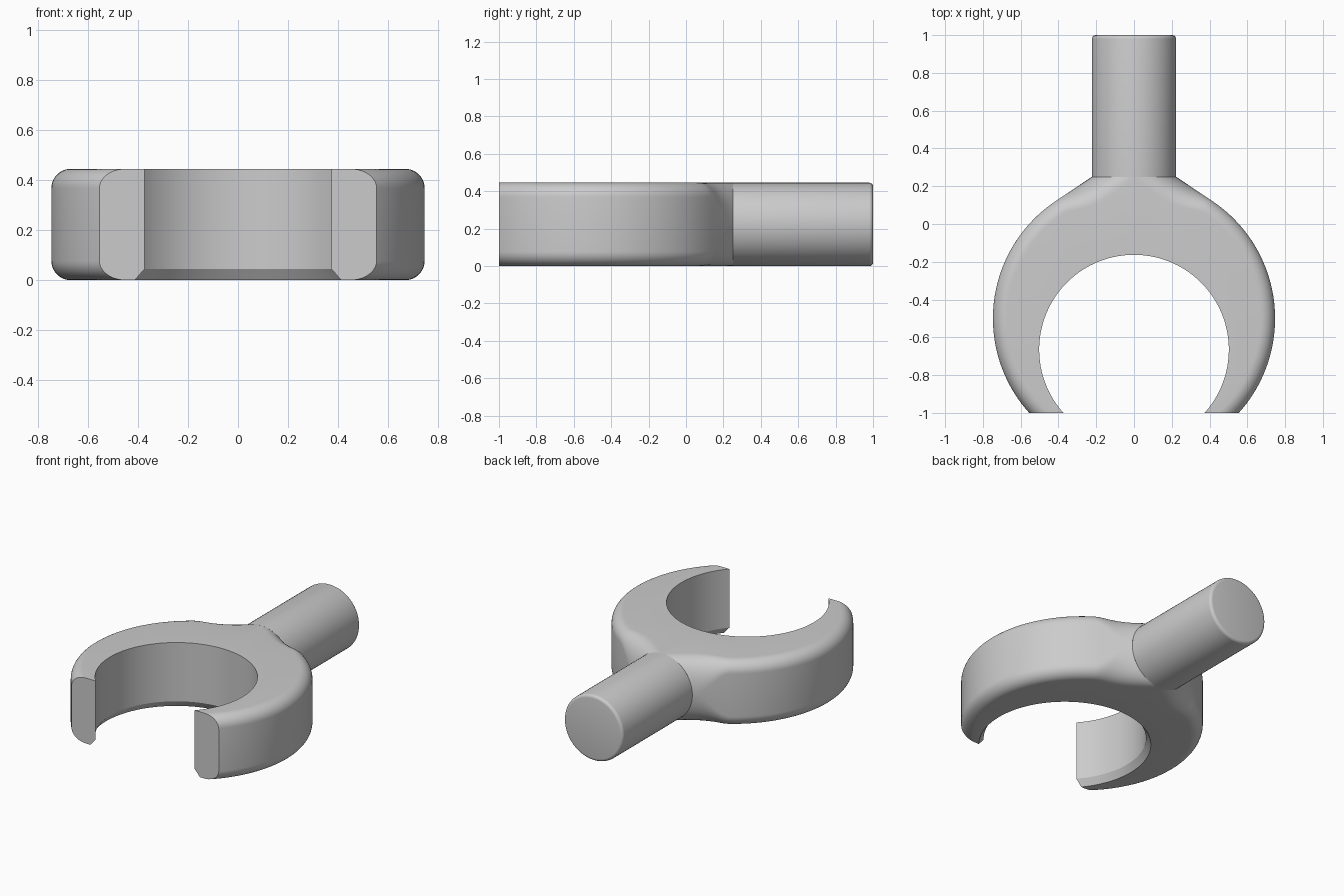
import bpy, bmesh, math
from mathutils import Vector, Matrix

if "Cube" in bpy.data.objects:
    bpy.data.objects.remove(bpy.data.objects["Cube"], do_unlink=True)

HEIGHT = 0.446
STEM_R = HEIGHT / 2
NECK_Y = 0.25
OUTER_C, OUTER_R = Vector((0, -0.5)), 0.747
HOLE_Y, HOLE_R = -0.665, 0.502
FILLET = 0.078

grey = bpy.data.materials.new("plain grey")
grey.use_nodes = True
grey.diffuse_color = (0.6, 0.6, 0.6, 1)
grey.node_tree.nodes["Principled BSDF"].inputs["Base Color"].default_value = (0.6, 0.6, 0.6, 1)


def finish(name, bm):
    bmesh.ops.recalc_face_normals(bm, faces=bm.faces)
    mesh = bpy.data.meshes.new(name)
    bm.to_mesh(mesh)
    bm.free()
    mesh.materials.append(grey)
    ob = bpy.data.objects.new(name, mesh)
    bpy.context.collection.objects.link(ob)
    bpy.ops.object.select_all(action='DESELECT')
    ob.select_set(True)
    bpy.context.view_layer.objects.active = ob
    bpy.ops.object.shade_smooth_by_angle(angle=math.radians(30))
    return ob


def section(bm, point, inward, radius, steps=10):
    """Rounded wall section running from the lower face to the upper face."""
    verts = []
    for side in (-1, 1):
        for i in range(steps + 1):
            a = math.pi / 2 * (i / steps - (1 if side < 0 else 0))
            p = point + inward * radius * (1 - math.cos(a))
            z = STEM_R + side * (STEM_R - radius) + radius * math.sin(a)
            verts.append(bm.verts.new((p.x, p.y, z)))
    return verts


def bridge(bm, rows):
    for a, b in zip(rows, rows[1:]):
        for i in range(len(a) - 1):
            bm.faces.new((a[i], a[i + 1], b[i + 1], b[i]))


# Open ring, right half: outer wall follows the arc, then a tangent to the neck
bm = bmesh.new()
neck = Vector((STEM_R, NECK_Y))
to_neck = neck - OUTER_C
touch = math.atan2(to_neck.y, to_neck.x) - math.acos(OUTER_R / to_neck.length)
start = math.radians(-56)
outer = []
for i in range(49):
    a = start + (touch - start) * i / 48
    d = Vector((math.cos(a), math.sin(a)))
    outer.append(section(bm, OUTER_C + d * OUTER_R, -d, FILLET))
for i in range(1, 13):
    t = i / 12
    ease = t * t * (3 - 2 * t)
    p = (OUTER_C + d * OUTER_R).lerp(neck, t)
    inward = (-d).lerp(Vector((-1, 0)), ease).normalized()
    outer.append(section(bm, p, inward, FILLET + (STEM_R - FILLET) * ease))
bridge(bm, outer)

# Hole wall with a lower chamfer
inner = []
for i in range(49):
    a = math.pi / 2 + (start - math.pi / 2) * i / 48
    inner.append([bm.verts.new((r * math.cos(a), HOLE_Y + r * math.sin(a), z))
                  for r, z in ((HOLE_R + 0.03, 0), (HOLE_R, 0.045), (HOLE_R, HEIGHT))])
bridge(bm, inner)

# Flat lower and upper faces
for k in (0, -1):
    bm.faces.new([s[k] for s in outer] + [s[k] for s in inner])

# Trim the jaw tip flat
cut = bmesh.ops.bisect_plane(bm, geom=bm.verts[:] + bm.edges[:] + bm.faces[:],
                             plane_co=(0, -1, 0), plane_no=(0, -1, 0), clear_outer=True)
rim = [e for e in cut["geom_cut"] if isinstance(e, bmesh.types.BMEdge)]
bmesh.ops.holes_fill(bm, edges=rim, sides=0)

# Mirror to the other jaw
bmesh.ops.mirror(bm, geom=bm.verts[:] + bm.edges[:] + bm.faces[:],
                 matrix=Matrix.Identity(4), axis='X', merge_dist=0.0005)
bmesh.ops.remove_doubles(bm, verts=bm.verts, dist=0.0002)
finish("fork_ring", bm)

# Round stem with a softened end
bm = bmesh.new()
length = 1 - NECK_Y
place = Matrix.Translation((0, NECK_Y + length / 2, STEM_R)) @ Matrix.Rotation(math.pi / 2, 4, 'X')
bmesh.ops.create_cone(bm, cap_ends=True, segments=64, radius1=STEM_R, radius2=STEM_R,
                      depth=length, matrix=place)
end = [e for e in bm.edges if all(v.co.y > 0.99 for v in e.verts)]
bmesh.ops.bevel(bm, geom=end, offset=0.02, segments=4, profile=0.5, affect='EDGES')
finish("stem", bm)
